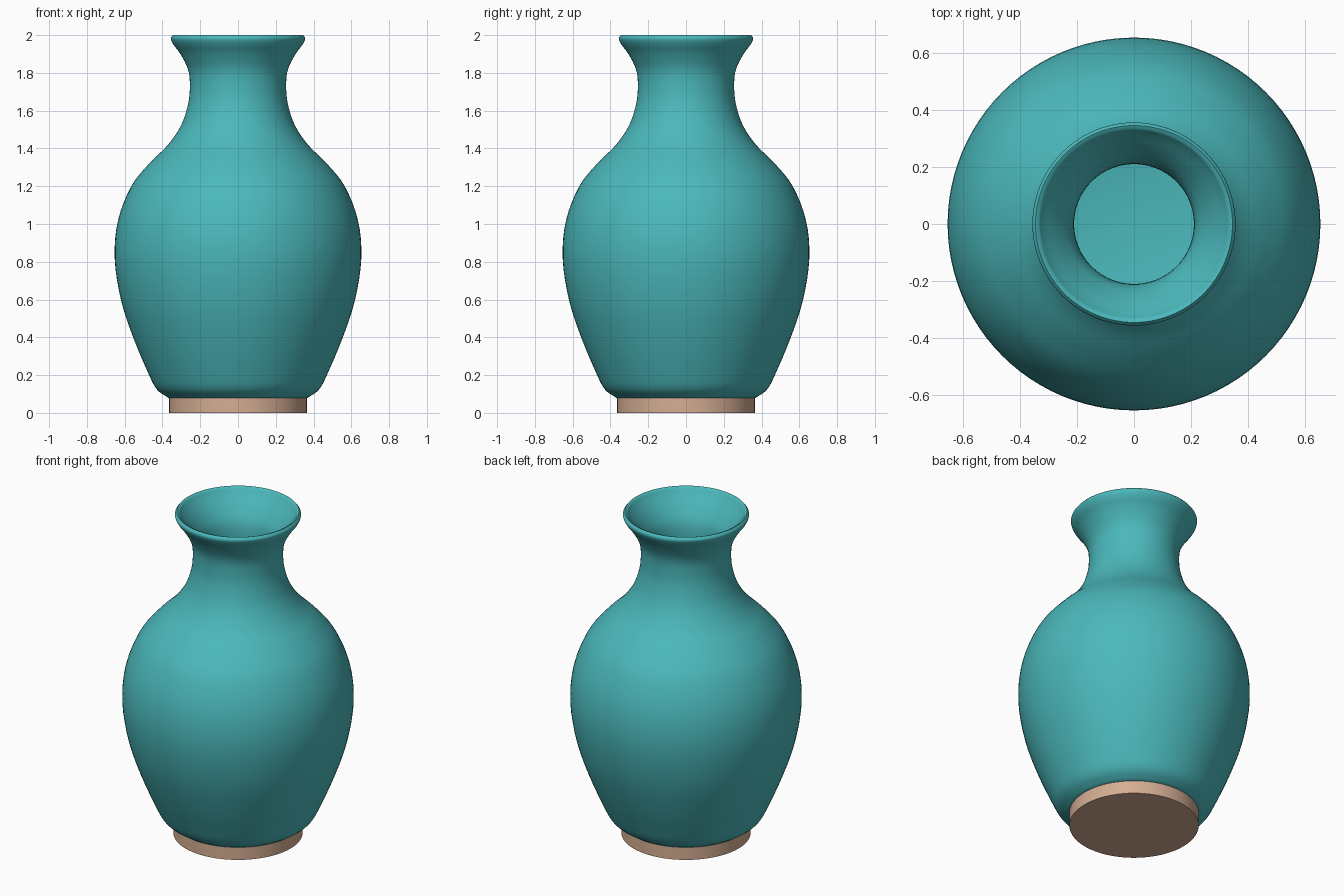
import bpy, bmesh
from math import pi, cos, sin
from mathutils import Vector

if "Cube" in bpy.data.objects:
    bpy.data.objects.remove(bpy.data.objects["Cube"])

SEGMENTS = 96


def smooth_path(points, steps=4):
    """Catmull-Rom curve through the given profile points."""
    p = [Vector(q) for q in points]
    p = [2 * p[0] - p[1]] + p + [2 * p[-1] - p[-2]]
    out = []
    for a, b, c, d in zip(p, p[1:], p[2:], p[3:]):
        for i in range(steps):
            t = i / steps
            out.append(0.5 * (2 * b + (c - a) * t + (2 * a - 5 * b + 4 * c - d) * t * t
                              + (3 * b - a - 3 * c + d) * t ** 3))
    return out + [p[-2]]


def lathe(name, profile, color):
    """Revolve an (r, z) profile whose ends lie on the z axis."""
    bm = bmesh.new()
    start = bm.verts.new((0, 0, profile[0][1]))
    end = bm.verts.new((0, 0, profile[-1][1]))
    rings = []
    for r, z in profile[1:-1]:
        rings.append([bm.verts.new((r * cos(2 * pi * i / SEGMENTS), r * sin(2 * pi * i / SEGMENTS), z))
                      for i in range(SEGMENTS)])
    for i in range(SEGMENTS):
        j = (i + 1) % SEGMENTS
        bm.faces.new((start, rings[0][j], rings[0][i]))
        for lo, hi in zip(rings, rings[1:]):
            bm.faces.new((lo[i], lo[j], hi[j], hi[i]))
        bm.faces.new((end, rings[-1][i], rings[-1][j]))
    bmesh.ops.recalc_face_normals(bm, faces=bm.faces)
    mesh = bpy.data.meshes.new(name)
    bm.to_mesh(mesh)
    bm.free()
    obj = bpy.data.objects.new(name, mesh)
    bpy.context.collection.objects.link(obj)
    mat = bpy.data.materials.new(name + "_material")
    mat.diffuse_color = color
    mat.use_nodes = True
    mat.node_tree.nodes["Principled BSDF"].inputs["Base Color"].default_value = mat.diffuse_color
    mesh.materials.append(mat)
    bpy.ops.object.select_all(action='DESELECT')
    obj.select_set(True)
    bpy.context.view_layer.objects.active = obj
    bpy.ops.object.shade_smooth_by_angle(angle=pi / 4)
    return obj


# Glazed body: outer wall up to the lip
outer = smooth_path([(0.37, 0.08), (0.43, 0.125), (0.475, 0.21), (0.555, 0.40), (0.62, 0.60),
                     (0.653, 0.82), (0.635, 1.02), (0.565, 1.20), (0.47, 1.32), (0.37, 1.42),
                     (0.30, 1.525), (0.263, 1.64), (0.255, 1.74), (0.265, 1.82), (0.305, 1.90),
                     (0.342, 1.95), (0.356, 1.982), (0.345, 2.0)])
# Inside of the vase: from the lip down through the neck to the floor
inner = smooth_path([(0.333, 1.995), (0.312, 1.965), (0.265, 1.905), (0.222, 1.83), (0.21, 1.74),
                     (0.218, 1.64), (0.255, 1.51), (0.335, 1.39), (0.435, 1.29), (0.525, 1.18),
                     (0.59, 1.01), (0.608, 0.82), (0.575, 0.60), (0.51, 0.40), (0.435, 0.22),
                     (0.39, 0.155), (0.34, 0.13)])
lathe("vase_body", [(0, 0.08)] + outer + inner + [(0, 0.13)], (0.07, 0.48, 0.50, 1))

# Bare clay foot
lathe("vase_foot", [(0, 0), (0.365, 0), (0.365, 0.08), (0, 0.08)], (0.66, 0.42, 0.29, 1))
